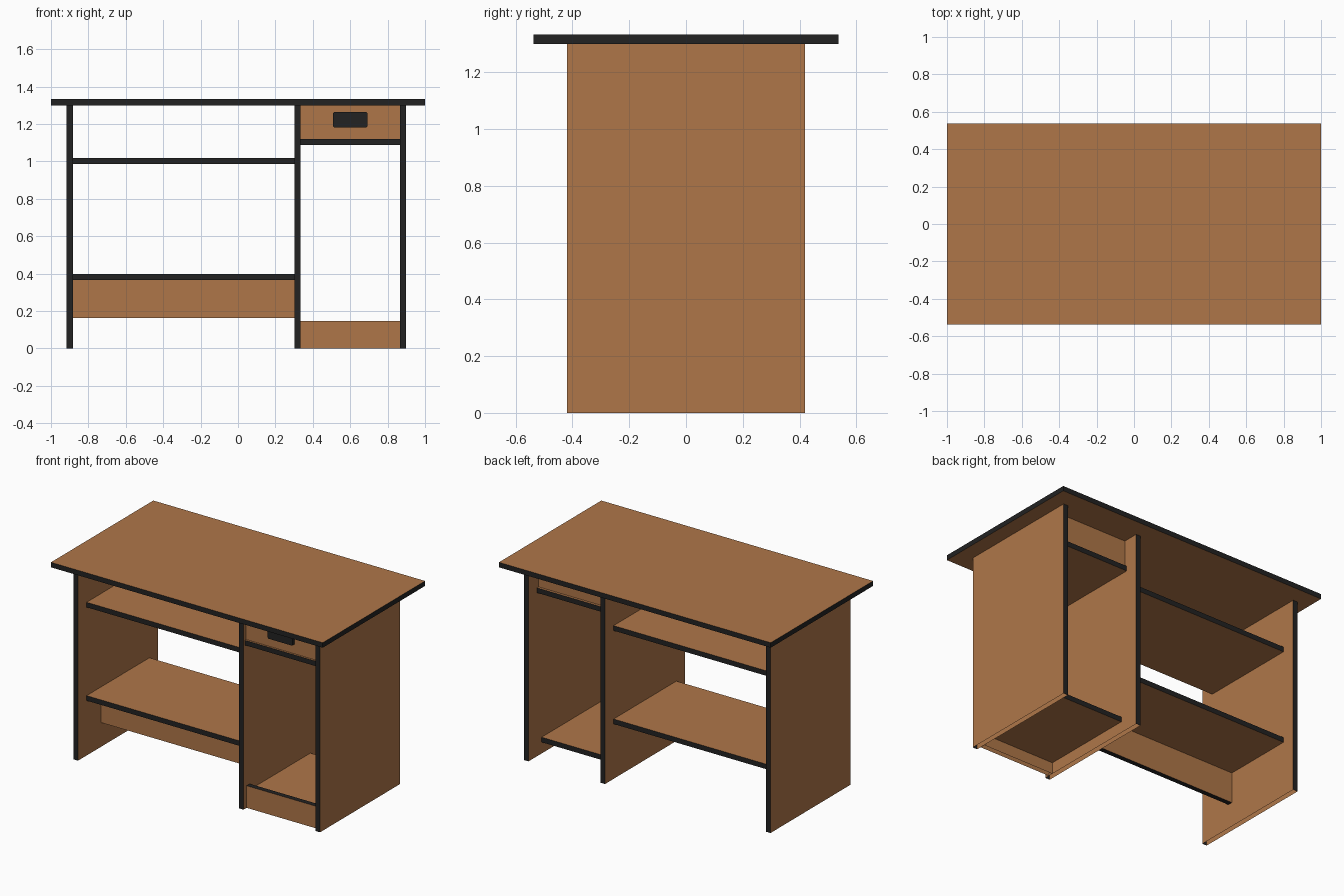
import bpy, bmesh
from mathutils import Vector

if "Cube" in bpy.data.objects:
    bpy.data.objects.remove(bpy.data.objects["Cube"])


def material(name, col):
    m = bpy.data.materials.new(name)
    m.diffuse_color = (*col, 1)
    m.use_nodes = True
    m.node_tree.nodes["Principled BSDF"].inputs["Base Color"].default_value = m.diffuse_color
    return m


WOOD = material("warm_wood", (0.43, 0.183, 0.066))
BLACK = material("black_edging", (0.016, 0.016, 0.016))
T = 0.033  # board thickness


def board(name, x, y, z, edges="", open_bottom=False):
    """Box between ranges; faces along the axes in `edges` get black edging."""
    bm = bmesh.new()
    bmesh.ops.create_cube(bm, size=1)
    lo, hi = Vector((x[0], y[0], z[0])), Vector((x[1], y[1], z[1]))
    for v in bm.verts:
        v.co = Vector([(lo[i] + hi[i]) / 2 + v.co[i] * (hi[i] - lo[i]) for i in range(3)])
    bm.normal_update()
    for f in bm.faces:
        axis = max(range(3), key=lambda i: abs(f.normal[i]))
        f.material_index = int("xyz"[axis] in edges)
    if open_bottom:
        bmesh.ops.delete(bm, geom=[f for f in bm.faces if f.normal.z < -0.9], context='FACES')
    me = bpy.data.meshes.new(name)
    bm.to_mesh(me)
    bm.free()
    me.materials.append(WOOD)
    me.materials.append(BLACK)
    ob = bpy.data.objects.new(name, me)
    bpy.context.collection.objects.link(ob)
    return ob


# Desk top with edging all round
board("desk_top", (-1, 1), (-0.538, 0.538), (1.3, 1.333), "xy")

# Three upright side panels, hollow underneath
for name, x in (("left_panel", -0.916), ("middle_panel", 0.302), ("right_panel", 0.865)):
    board(name, (x, x + T), (-0.42, 0.42), (0, 1.3), "y", True)

# Wide left bay: two shelves and a stretcher board
LEFT, RIGHT = (-0.883, 0.302), (0.335, 0.865)
board("keyboard_shelf", LEFT, (-0.33, 0.33), (0.986, 1.019), "y")
board("lower_shelf", LEFT, (-0.33, 0.33), (0.365, 0.398), "y")
board("stretcher_board", LEFT, (-0.18, -0.147), (0.162, 0.365), "z")

# Narrow right bay: drawer, its support, base shelf and kick board
board("drawer_support", RIGHT, (-0.405, 0.332), (1.088, 1.121), "y")
board("drawer", RIGHT, (-0.392, 0.315), (1.121, 1.3))
board("base_shelf", RIGHT, (-0.355, 0.282), (0.075, 0.108), "y")
board("kick_board", RIGHT, (-0.388, -0.355), (0, 0.147), "z", True)

# Drawer handle with softened corners
handle = board("drawer_handle", (0.508, 0.692), (-0.413, -0.392), (1.182, 1.264), "xyz")
bm = bmesh.new()
bm.from_mesh(handle.data)
corners = [e for e in bm.edges if abs(e.verts[0].co.y - e.verts[1].co.y) > 0.01]
bmesh.ops.bevel(bm, geom=corners, offset=0.008, segments=2, affect='EDGES', profile=0.5)
for f in bm.faces:
    f.material_index = 1
bm.to_mesh(handle.data)
bm.free()
